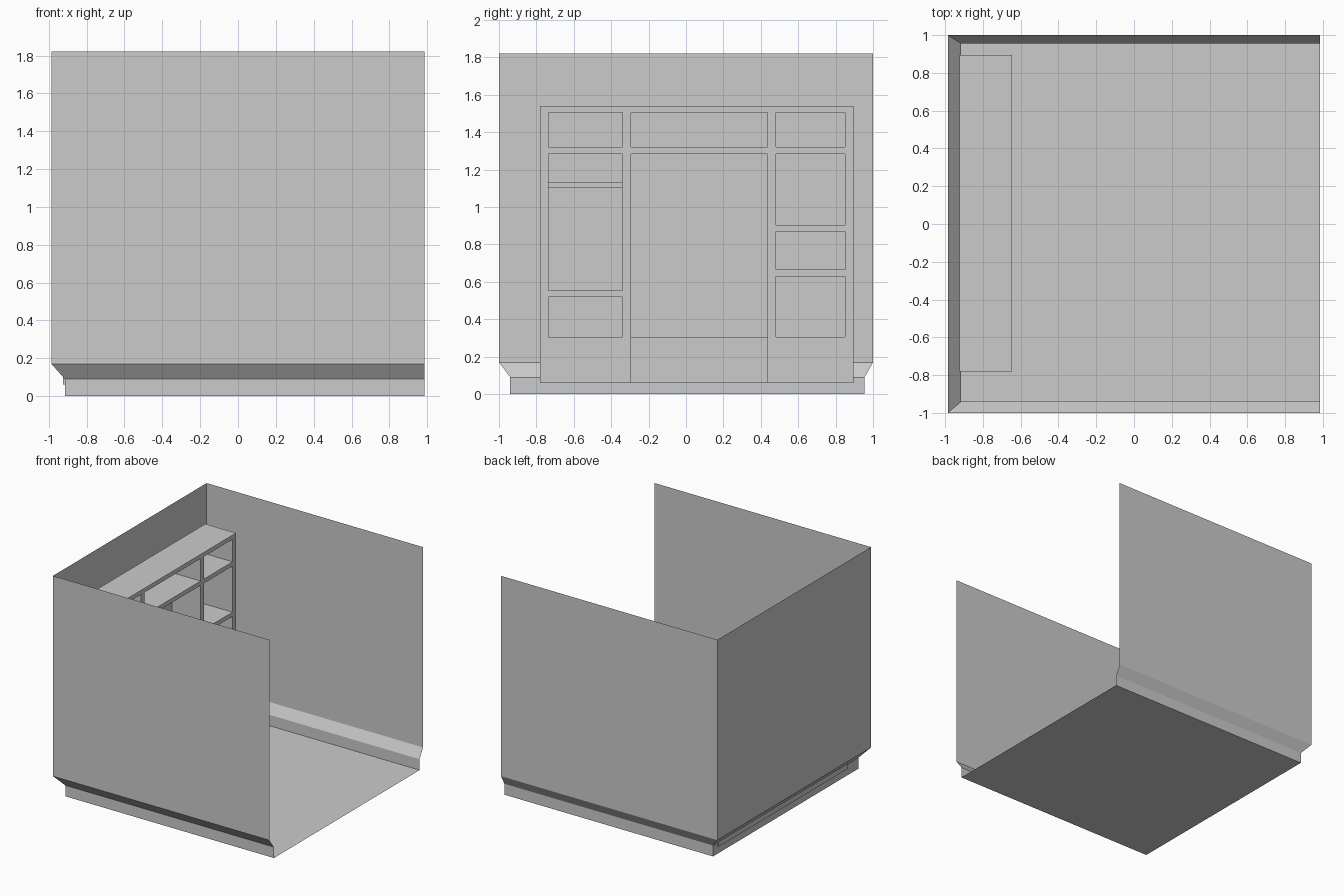
import bpy, bmesh

if "Cube" in bpy.data.objects:
    bpy.data.objects.remove(bpy.data.objects["Cube"])


def finish(name, bm):
    bmesh.ops.recalc_face_normals(bm, faces=bm.faces)
    mesh = bpy.data.meshes.new(name)
    bm.to_mesh(mesh)
    bm.free()
    obj = bpy.data.objects.new(name, mesh)
    bpy.context.collection.objects.link(obj)
    return obj


def prism(name, profile, y0, y1):
    """Extrude an xz outline from y0 to y1."""
    bm = bmesh.new()
    face = bm.faces.new([bm.verts.new((x, y0, z)) for x, z in profile])
    ext = bmesh.ops.extrude_face_region(bm, geom=[face])
    verts = [v for v in ext["geom"] if isinstance(v, bmesh.types.BMVert)]
    bmesh.ops.translate(bm, verts=verts, vec=(0, y1 - y0, 0))
    return finish(name, bm)


def rect(x0, x1, z0, z1):
    return [(x0, z0), (x1, z0), (x1, z1), (x0, z1)]


# Room shell: three walls stepping inward at the base, with a floor, open at +x
OPEN_X = 0.986
levels = [  # z, rear x, low y, high y
    (1.82, -0.986, -1.0, 1.0),
    (0.17, -0.986, -1.0, 1.0),
    (0.09, -0.915, -0.94, 0.955),
    (0.0, -0.915, -0.94, 0.955),
]
bm = bmesh.new()
rings = [[bm.verts.new(p) for p in ((OPEN_X, a, z), (x, a, z), (x, b, z), (OPEN_X, b, z))]
         for z, x, a, b in levels]
for upper, lower in zip(rings, rings[1:]):
    for i in range(3):
        bm.faces.new((upper[i], upper[i + 1], lower[i + 1], lower[i]))
bm.faces.new(rings[-1])
finish("room_shell", bm)

# Wall cabinet carcass
BACK, FRONT = -0.925, -0.645
INNER, OUT = -0.905, -0.6
cabinet = prism("wall_cabinet", rect(BACK, FRONT, 0.06, 1.54), -0.78, 0.895)

# Compartments per column: y range, then z ranges
columns = [
    (-0.735, -0.34, [(1.32, 1.505), (0.555, 1.285), (0.305, 0.52)]),
    (-0.295, 0.435, [(1.32, 1.505)]),
    (0.48, 0.85, [(1.32, 1.505), (0.905, 1.285), (0.665, 0.87), (0.305, 0.63)]),
]
cutters = [prism("cutter", rect(INNER, OUT, z0, z1), y0, y1)
           for y0, y1, cells in columns for z0, z1 in cells]

# Large central bay, with a slightly recessed base front under it
bay = [(INNER, 1.285), (INNER, 0.305), (FRONT - 0.015, 0.305),
       (FRONT - 0.015, 0.0), (OUT, 0.0), (OUT, 1.285)]
cutters.append(prism("cutter", bay, -0.295, 0.435))

bpy.context.view_layer.objects.active = cabinet
for cutter in cutters:
    cutter.hide_render = True
    mod = cabinet.modifiers.new("compartment", 'BOOLEAN')
    mod.operation = 'DIFFERENCE'
    mod.solver = 'EXACT'
    mod.object = cutter
    bpy.ops.object.modifier_apply(modifier=mod.name)
    bpy.data.objects.remove(cutter)

# Thin shelf inside the tall left compartment
prism("inner_shelf", rect(INNER, FRONT - 0.01, 1.102, 1.133), -0.735, -0.34)
